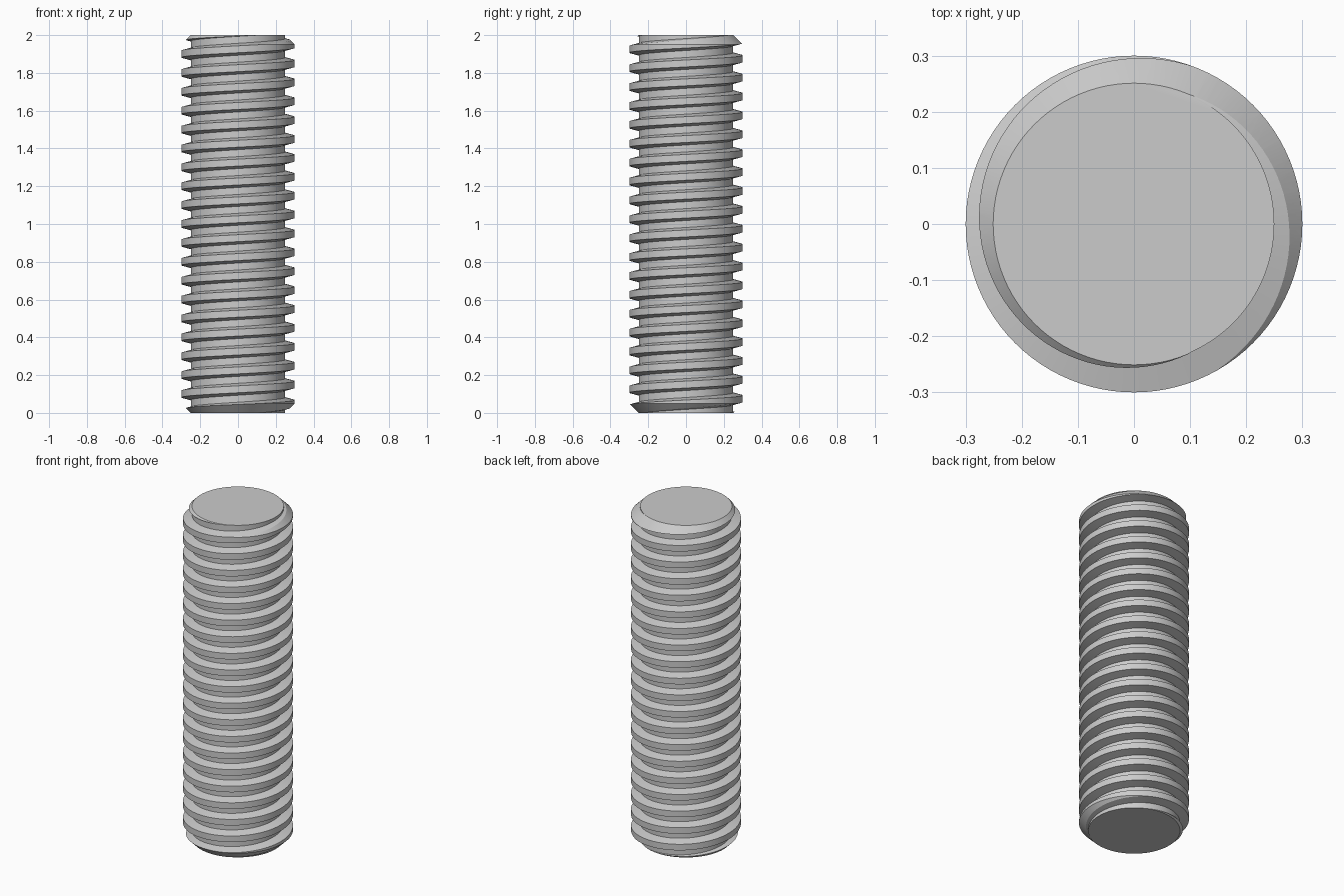
import bpy, bmesh
from math import sin, cos, tan, pi, radians

cube = bpy.data.objects.get("Cube")
if cube:
    bpy.data.objects.remove(cube, do_unlink=True)

SEGMENTS = 96
LENGTH, PITCH = 2.0, 0.1
CORE, OUTER = 0.25, 0.30
CREST = 0.0366                                   # width of the flat crest
ROOT = CREST + 2 * (OUTER - CORE) * tan(radians(15))

steel = bpy.data.materials.new("steel grey")
steel.use_nodes = True
steel.diffuse_color = (0.6, 0.6, 0.6, 1)
steel.node_tree.nodes["Principled BSDF"].inputs["Base Color"].default_value = (0.6, 0.6, 0.6, 1)


def make_object(name, bm):
    bmesh.ops.recalc_face_normals(bm, faces=bm.faces[:])
    mesh = bpy.data.meshes.new(name)
    bm.to_mesh(mesh)
    bm.free()
    mesh.materials.append(steel)
    obj = bpy.data.objects.new(name, mesh)
    bpy.context.collection.objects.link(obj)
    return obj


def fan(bm, loop, z):
    """Close a loop of vertices with triangles to a point on the axis."""
    hub = bm.verts.new((0, 0, z))
    for a, b in zip(loop, loop[1:] + loop[:1]):
        bm.faces.new((a, b, hub))


def threaded_blank():
    """Right-hand trapezoidal thread, longer than the rod at both ends."""
    tooth = [(CORE, -ROOT / 2), (OUTER, -CREST / 2), (OUTER, CREST / 2), (CORE, ROOT / 2)]
    turns = round(LENGTH / PITCH) + 5
    profile = [(r, z + PITCH * (t - 2.5)) for t in range(turns) for r, z in tooth]
    shift, rows = len(tooth), len(profile)
    bm = bmesh.new()
    columns = []
    for i in range(SEGMENTS):
        a = 2 * pi * i / SEGMENTS
        rise = PITCH * i / SEGMENTS
        columns.append([bm.verts.new((r * cos(a), r * sin(a), z + rise)) for r, z in profile])
    # After one full turn the profile meets itself one pitch higher
    columns.append(columns[0][shift:])
    for left, right in zip(columns, columns[1:]):
        for k in range(min(len(left), len(right)) - 1):
            bm.faces.new((left[k], right[k], right[k + 1], left[k + 1]))
    # The last column stops one pitch early so that the seam stays closed
    first, last = columns[0], columns[SEGMENTS - 1]
    top = rows - shift - 1
    bm.faces.ensure_lookup_table()
    extra = [f for c in (last,) for v in c[top + 1:] for f in v.link_faces]
    bmesh.ops.delete(bm, geom=list(set(extra)), context='FACES_ONLY')
    # Trim every other column to the same row
    spare = [v for c in columns[1:SEGMENTS] for v in c[top + 1:]]
    bmesh.ops.delete(bm, geom=spare, context='VERTS')
    ring = [c[0] for c in columns[:SEGMENTS]]
    fan(bm, ring + first[shift:0:-1], -3 * PITCH)
    ring = [c[top] for c in columns[:SEGMENTS]]
    fan(bm, ring + first[top + shift:top:-1], LENGTH + 3 * PITCH)
    return make_object("threaded_rod", bm)


def chamfer_envelope():
    """Double cone barrel that trims the ends at 45 degrees."""
    bm = bmesh.new()
    bulge, end = 0.2, CORE + 0.001
    rings = []
    for r, z in ((end, 0), (end + bulge, bulge), (end + bulge, LENGTH - bulge), (end, LENGTH)):
        rings.append([bm.verts.new((r * cos(2 * pi * i / SEGMENTS), r * sin(2 * pi * i / SEGMENTS), z))
                      for i in range(SEGMENTS)])
    for low, high in zip(rings, rings[1:]):
        for i in range(SEGMENTS):
            j = (i + 1) % SEGMENTS
            bm.faces.new((low[i], low[j], high[j], high[i]))
    bm.faces.new(rings[0])
    bm.faces.new(rings[-1])
    return make_object("end_chamfer_cutter", bm)


rod = threaded_blank()
cutter = chamfer_envelope()
cutter.hide_render = True

# Trim the thread to the chamfered envelope
trim = rod.modifiers.new("trim ends", 'BOOLEAN')
trim.operation = 'INTERSECT'
trim.solver = 'EXACT'
trim.object = cutter
bpy.context.view_layer.update()
trimmed = bpy.data.meshes.new_from_object(rod.evaluated_get(bpy.context.evaluated_depsgraph_get()))
rod.modifiers.clear()
rod.data = trimmed
trimmed.materials.clear()
trimmed.materials.append(steel)
for face in trimmed.polygons:
    face.material_index = 0
bpy.data.objects.remove(cutter, do_unlink=True)

# Smooth round surfaces, crisp thread edges
bpy.ops.object.select_all(action='DESELECT')
rod.select_set(True)
bpy.context.view_layer.objects.active = rod
bpy.ops.object.shade_smooth_by_angle(angle=radians(20))
